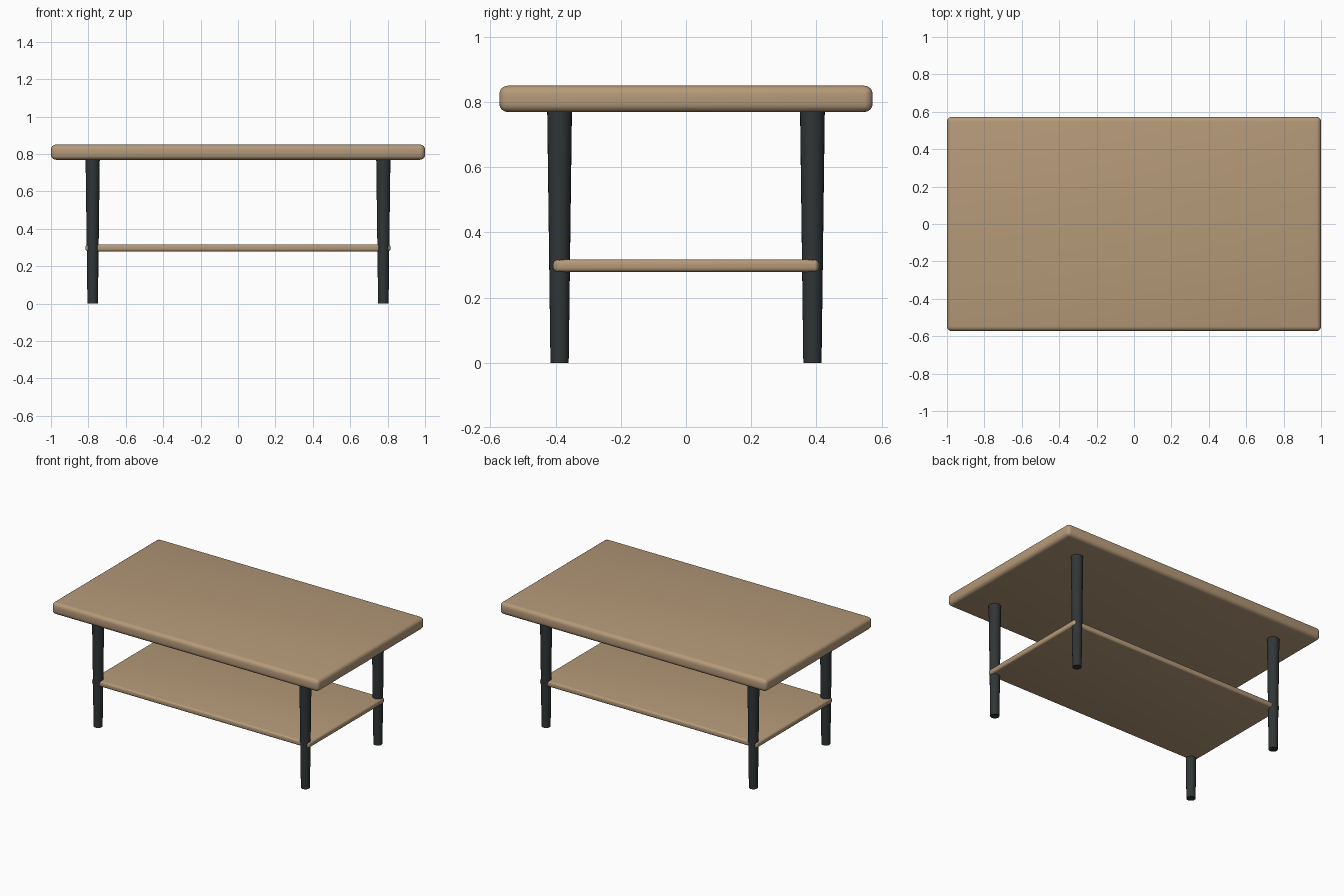
import bpy
import math

if "Cube" in bpy.data.objects:
    bpy.data.objects.remove(bpy.data.objects["Cube"])


def material(name, rgb):
    m = bpy.data.materials.new(name)
    m.diffuse_color = (*rgb, 1)
    m.use_nodes = True
    m.node_tree.nodes["Principled BSDF"].inputs["Base Color"].default_value = m.diffuse_color
    return m


wood = material("light_wood", (0.46, 0.32, 0.19))
dark = material("dark_metal", (0.03, 0.036, 0.037))


def smooth(obj):
    bpy.context.view_layer.objects.active = obj
    obj.select_set(True)
    bpy.ops.object.shade_smooth_by_angle(angle=math.radians(35))
    obj.select_set(False)


def rounded_board(name, size, z_mid, radius):
    bpy.ops.mesh.primitive_cube_add(size=1, location=(0, 0, z_mid))
    obj = bpy.context.object
    obj.name = name
    obj.scale = size
    bpy.ops.object.transform_apply(location=False, rotation=False, scale=True)
    bevel = obj.modifiers.new("rounded_edges", 'BEVEL')
    bevel.width = radius
    bevel.segments = 4
    bpy.ops.object.modifier_apply(modifier=bevel.name)
    obj.data.materials.append(wood)
    smooth(obj)


# Table top and lower shelf
rounded_board("table_top", (2.0, 1.146, 0.081), 0.81, 0.026)
rounded_board("lower_shelf", (1.63, 0.814, 0.038), 0.298, 0.013)

# Four round legs, tapering towards the floor
LEG_HEIGHT = 0.775
for y, depth in ((-0.388, "front"), (0.388, "back")):
    for x, side in ((-0.777, "left"), (0.777, "right")):
        bpy.ops.mesh.primitive_cone_add(
            vertices=24, radius1=0.028, radius2=0.038, depth=LEG_HEIGHT,
            location=(x, y, LEG_HEIGHT / 2))
        leg = bpy.context.object
        leg.name = f"{depth}_{side}_leg"
        leg.data.materials.append(dark)
        smooth(leg)
